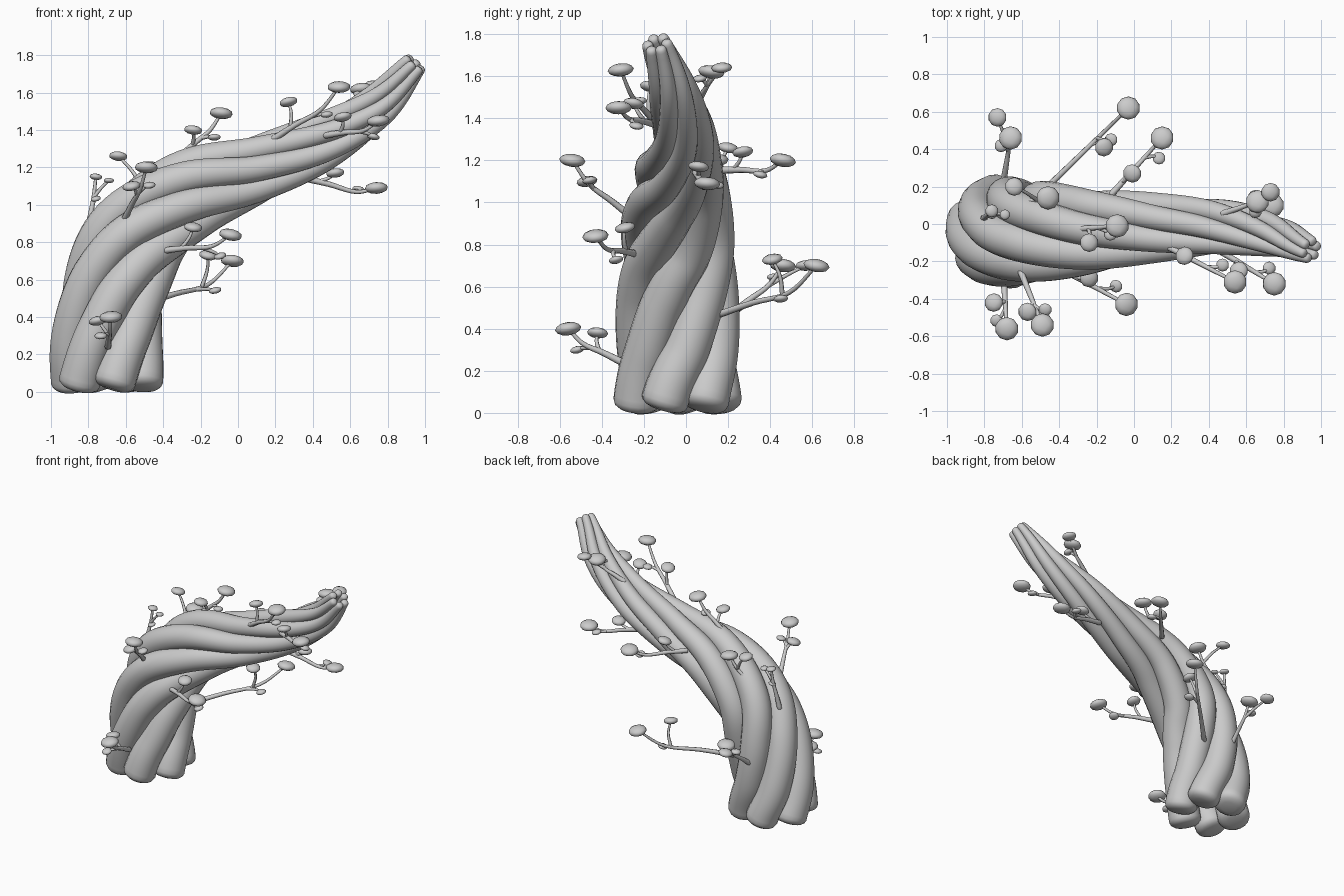
import bpy, bmesh, math, random
from mathutils import Vector, Matrix

if "Cube" in bpy.data.objects:
    bpy.data.objects.remove(bpy.data.objects["Cube"])
random.seed(4)


def spline(pts, n):
    """Catmull-Rom through points of any dimension, n samples per span."""
    p = [Vector(q) for q in pts]
    p = [2 * p[0] - p[1]] + p + [2 * p[-1] - p[-2]]
    out = []
    for i in range(1, len(p) - 2):
        a, b, c, d = p[i - 1:i + 3]
        for k in range(n):
            t = k / n
            out.append(0.5 * (2 * b + (c - a) * t + (2 * a - 5 * b + 4 * c - d) * t ** 2
                              + (3 * b - a - 3 * c + d) * t ** 3))
    out.append(p[-2])
    return out


def tube(bm, pts, radii, sides):
    """Skin a path with rings, closed and rounded at both ends."""
    n = len(pts)
    tang = [(pts[min(i + 1, n - 1)] - pts[max(i - 1, 0)]).normalized() for i in range(n)]
    side = tang[0].orthogonal().normalized()
    rings = []
    ends = [(1.0, 0.45), (0.8, 0.75), (0.45, 0.93)]
    for i, (p, r) in enumerate(zip(pts, radii)):
        t = tang[i]
        side = (side - t * side.dot(t)).normalized()
        up = t.cross(side)
        steps = [(0, 1)]
        if i == 0:
            steps = [(-h * 0.4, w) for h, w in ends] + steps
        if i == n - 1:
            steps = steps + [(h * 0.9, w) for h, w in reversed(ends)]
        for h, w in steps:
            rings.append([bm.verts.new(p + t * h * r + w * r * (
                side * math.cos(a) + up * math.sin(a)))
                for a in (2 * math.pi * k / sides for k in range(sides))])
    for a, b in zip(rings, rings[1:]):
        for k in range(sides):
            bm.faces.new((a[k], a[(k + 1) % sides], b[(k + 1) % sides], b[k]))
    bm.faces.new(rings[0][::-1])
    bm.faces.new(rings[-1])


def finish(bm, name):
    me = bpy.data.meshes.new(name)
    bm.normal_update()
    for f in bm.faces:
        f.smooth = True
    bm.to_mesh(me)
    bm.free()
    bpy.context.collection.objects.link(bpy.data.objects.new(name, me))


# Trunk spine: x, y, z, overall radius
SPAN = 9
spine = spline([(-.70, -.04, .055, .31), (-.70, -.04, .30, .30), (-.645, -.04, .60, .29),
                (-.52, -.04, .85, .275), (-.25, -.035, 1.06, .24), (.10, -.02, 1.19, .19),
                (.45, -.015, 1.34, .155), (.74, -.06, 1.525, .118),
                (.935, -.135, 1.745, .075)], SPAN)
centre = [Vector(s[:3]) for s in spine]
last = len(spine) - 1


def tangent(i):
    return (centre[min(i + 1, last)] - centre[max(i - 1, 0)]).normalized()


# Six strands wound round the spine
STRANDS, TWIST = 6, math.radians(280)
for s in range(STRANDS):
    path = []
    for i, c in enumerate(centre):
        t = tangent(i)
        nrm = Vector((t.z, 0, -t.x)).normalized()
        a = math.radians(-18) + 2 * math.pi * s / STRANDS + TWIST * (i / last) ** 1.1
        path.append(c + spine[i][3] * 0.635 * (nrm * math.cos(a)
                                               + t.cross(nrm) * math.sin(a)))
    bm = bmesh.new()
    tube(bm, path, [q[3] * 0.365 for q in spine], 18)
    finish(bm, f"trunk_strand_{s + 1}")

# Branches: place along the spine, end clump, side clump
BRANCHES = [
    (5.3, (.54, -.31, 1.63), (.27, -.17, 1.55)),
    (6.1, (.75, -.32, 1.45), (.56, -.25, 1.47)),
    (6.2, (.66, .12, 1.62), (.73, .17, 1.64)),
    (5.6, (.74, .10, 1.09), (.52, .06, 1.17)),
    (4.1, (-.09, -.01, 1.49), (-.24, -.10, 1.40)),
    (4.4, (.15, .46, 1.20), (-.01, .27, 1.24)),
    (3.0, (-.46, .14, 1.20), (-.64, .20, 1.26)),
    (2.6, (-.76, .07, 1.15), (-.69, .05, 1.13)),
    (3.0, (-.49, -.54, 1.20), (-.57, -.47, 1.10)),
    (3.0, (-.04, -.43, .84), (-.24, -.29, .88)),
    (1.7, (-.03, .62, .70), (-.16, .41, .73)),
    (1.5, (-.66, .46, .70), (-.73, .57, .70)),
    (0.8, (-.68, -.56, .40), (-.75, -.42, .38)),
]

for b, (place, end, fork) in enumerate(BRANCHES, 1):
    end, fork = Vector(end), Vector(fork)
    # root the stem in the trunk on the side that faces its end clump
    i = round(place * SPAN)
    t, out = tangent(i), end - centre[i] + Vector((0, 0, .1))
    out = (out - t * out.dot(t)).normalized()
    root = centre[i] + out * spine[i][3] * 0.88
    sag = Vector((0, 0, -.09)) * (end - root).length
    stem = spline([root, root.lerp(end, .35) + sag * .4, root.lerp(end, .72) + sag, end], 5)
    n = len(stem) - 1
    bm = bmesh.new()
    tube(bm, stem, [.018 - .010 * k / n for k in range(n + 1)], 8)
    # one placed side twig, plus a small drooping one beyond the middle
    along = (end - root).normalized()
    across = along.cross(Vector((0, 0, 1))) * random.choice((-1, 1))
    small = stem[9] + along * .05 + across * .06 + Vector((0, 0, random.uniform(-.06, .03)))
    for tip in (fork, small):
        k = max(2, min(range(2, n - 2), key=lambda j: (stem[j] - tip).length) - 2)
        mid = stem[k].lerp(tip, .5) + (stem[k + 1] - stem[k]) * .4
        tube(bm, spline([stem[k], mid, tip], 4), [.012 - .005 * j / 8 for j in range(9)], 6)
    finish(bm, f"branch_{b}")
    # flattened leaf clumps, largest at the end of the stem
    bm = bmesh.new()
    scale = .55 if b == 8 else 1
    for p, r in ((end, .063), (fork, .05), (small, .035)):
        r = max(r * scale, .028)
        m = (Matrix.Translation(p)
             @ Matrix.Rotation(random.uniform(-.25, .25), 4, 'X')
             @ Matrix.Rotation(random.uniform(-.25, .25), 4, 'Y')
             @ Matrix.Diagonal((r, r, r * .5, 1)))
        bmesh.ops.create_icosphere(bm, subdivisions=2, radius=1, matrix=m)
    finish(bm, f"leaf_clumps_{b}")
